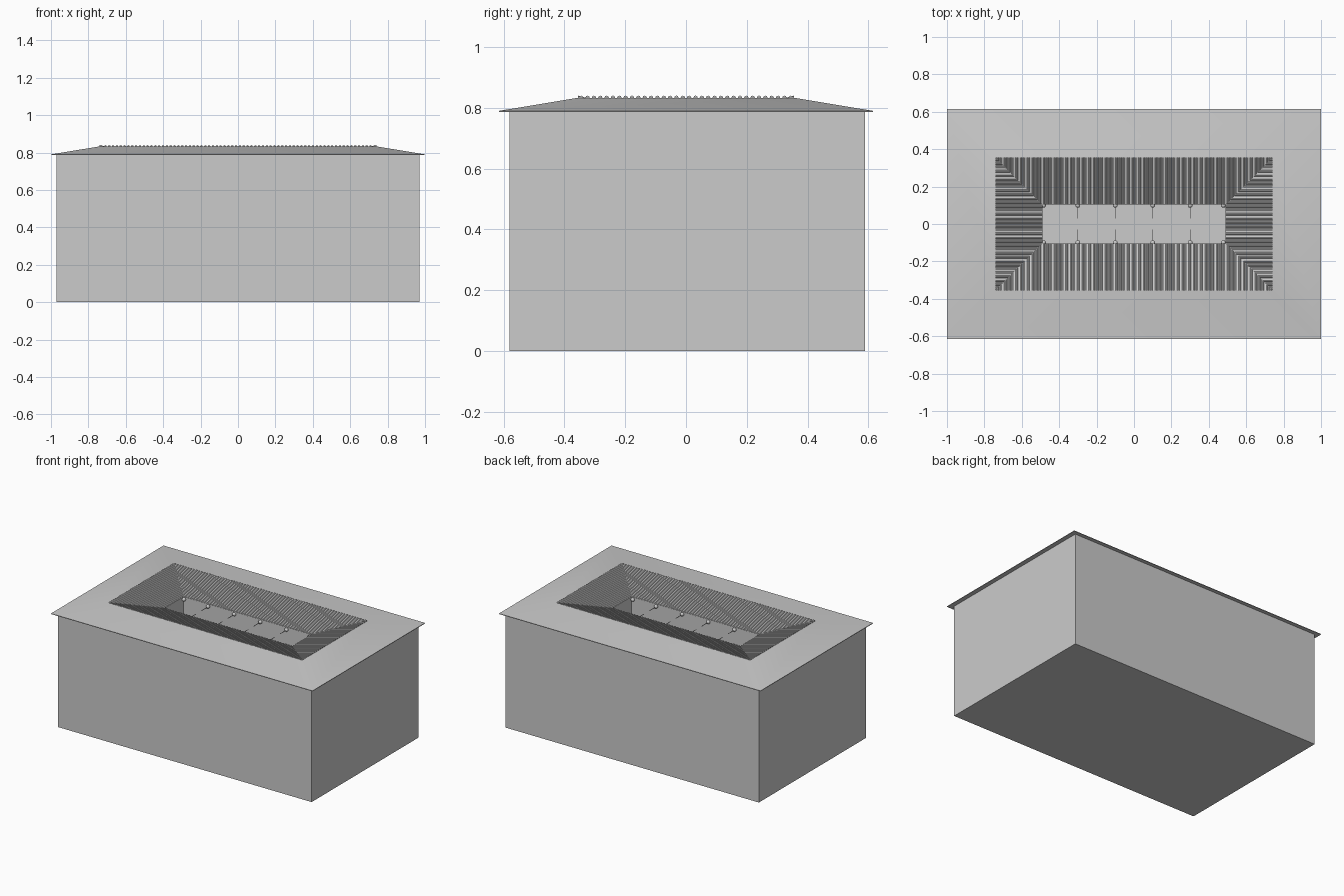
import bpy, bmesh, math
from mathutils import Vector

if "Cube" in bpy.data.objects:
    bpy.data.objects.remove(bpy.data.objects["Cube"])

# Key plan dimensions (half extents) and heights
EAVE = (1.0, 0.615, 0.79)
RIDGE = (0.74, 0.355, 0.833)
OPEN = (0.49, 0.105, 0.766)


def finish(name, bm, smooth=None):
    me = bpy.data.meshes.new(name)
    bm.to_mesh(me)
    bm.free()
    ob = bpy.data.objects.new(name, me)
    bpy.context.collection.objects.link(ob)
    if smooth:
        bpy.ops.object.select_all(action='DESELECT')
        ob.select_set(True)
        bpy.context.view_layer.objects.active = ob
        bpy.ops.object.shade_smooth_by_angle(angle=math.radians(smooth))
    return ob


def rect_loft(name, rings, cap_start=False, cap_end=False, smooth=None, cy=0.0):
    """Join a series of rectangles (half x, half y, z) into one skin."""
    bm = bmesh.new()
    loops = [[bm.verts.new((sx * hx, cy + sy * hy, z))
              for sx, sy in ((-1, -1), (1, -1), (1, 1), (-1, 1))] for hx, hy, z in rings]
    for a, b in zip(loops, loops[1:]):
        for i in range(4):
            j = (i + 1) % 4
            bm.faces.new((a[i], a[j], b[j], b[i]))
    if cap_start:
        bm.faces.new(loops[0][::-1])
    if cap_end:
        bm.faces.new(loops[-1])
    return finish(name, bm, smooth)


# Outer walls with the base slab
rect_loft("outer_walls", [(0.97, 0.585, 0), (0.97, 0.585, 0.787)], cap_start=True, cy=0.004)

# Outer roof slope with thin eave and soffit
rect_loft("outer_roof", [(0.96, 0.575, 0.786), (EAVE[0], EAVE[1], 0.786), EAVE, RIDGE], smooth=30)

# Inner roof slope falling to the courtyard opening
rect_loft("inner_roof", [RIDGE, OPEN])

# Courtyard walls and floor
rect_loft("courtyard", [OPEN, (OPEN[0], OPEN[1], 0.01)], cap_end=True)


# Rounded cover tiles running down each inner slope, cut off at the valleys
def tile_rows(name, half_len, half_open, far, near, swap):
    bm = bmesh.new()
    n = 2 * round(half_len / 0.0205)
    step = 2 * half_len / n
    r = step * 0.34
    arc = [(-r * math.cos(k * math.pi / 4), r * math.sin(k * math.pi / 4)) for k in range(5)]
    slope = (RIDGE[2] - OPEN[2]) / (far - near)
    for side in (-1, 1):
        for i in range(n):
            c = -half_len + (i + 0.5) * step
            ends = []
            for end in (0, 1):
                ring = []
                for du, h in arc:
                    u = c + du
                    v = far if end == 0 else near + max(0, abs(u) - half_open)
                    z = OPEN[2] + (v - near) * slope + h
                    co = (side * v, u, z) if swap else (u, side * v, z)
                    ring.append(bm.verts.new(co))
                ends.append(ring)
            a, b = ends
            for k in range(4):
                bm.faces.new((a[k], a[k + 1], b[k + 1], b[k]))
            bm.faces.new(a)
            bm.faces.new(b[::-1])
    bmesh.ops.recalc_face_normals(bm, faces=bm.faces)
    return finish(name, bm)


tile_rows("long_side_tiles", RIDGE[0], OPEN[0], RIDGE[1], OPEN[1], False)
tile_rows("short_side_tiles", RIDGE[1], OPEN[1], RIDGE[0], OPEN[0], True)

# Rain spouts under the courtyard eaves
bm = bmesh.new()
for side in (-1, 1):
    for x in (-0.484, -0.3, -0.1, 0.1, 0.3, 0.478):
        head = bmesh.ops.create_icosphere(bm, subdivisions=2, radius=0.013)["verts"]
        for v in head:
            v.co = Vector((x + v.co.x, side * 0.1 + v.co.y, 0.752 + v.co.z))
finish("rain_spouts", bm, 40)

# Thin lips reaching out from the middle spouts
bm = bmesh.new()
for side in (-1, 1):
    for x in (-0.3, -0.1, 0.1, 0.3):
        for v in bmesh.ops.create_cube(bm, size=1)["verts"]:
            v.co = Vector((x + v.co.x * 0.003, side * 0.062 + v.co.y * 0.064, 0.75 + v.co.z * 0.003))
finish("spout_lips", bm)
